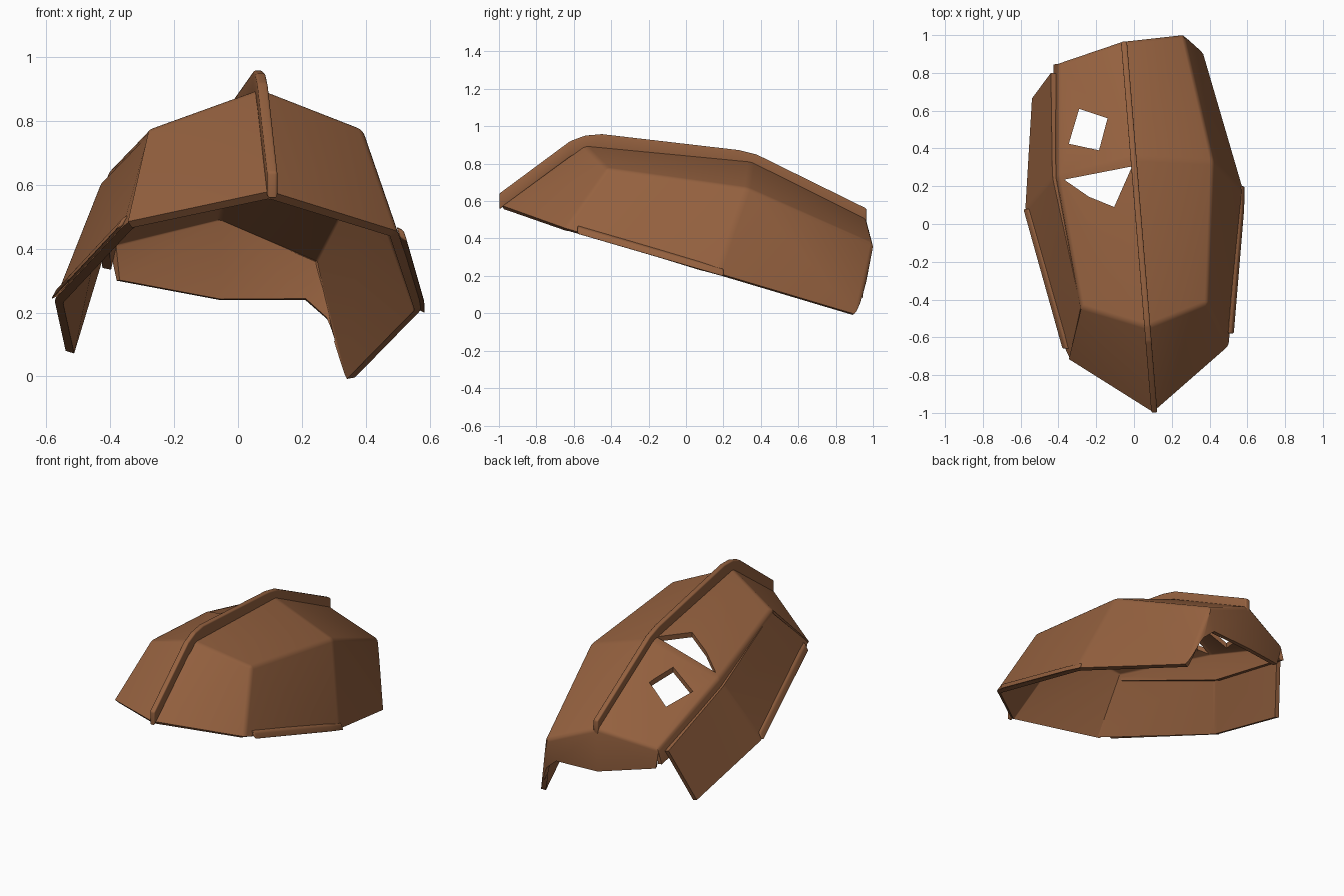
import bpy, bmesh, math
from mathutils import Vector

if "Cube" in bpy.data.objects:
    bpy.data.objects.remove(bpy.data.objects["Cube"])

brown = bpy.data.materials.new("leather_brown")
brown.diffuse_color = (0.30, 0.12, 0.05, 1)
brown.use_nodes = True
brown.node_tree.nodes["Principled BSDF"].inputs["Base Color"].default_value = brown.diffuse_color


def make(name, verts, faces, outward=None):
    bm = bmesh.new()
    vs = [bm.verts.new(v) for v in verts]
    for f in faces:
        bm.faces.new([vs[i] for i in f])
    bmesh.ops.recalc_face_normals(bm, faces=bm.faces)
    bm.normal_update()
    bm.faces.ensure_lookup_table()
    # open shells: make sure the first face looks outward
    if outward and bm.faces[0].normal.dot(Vector(outward)) < 0:
        bmesh.ops.reverse_faces(bm, faces=bm.faces)
    me = bpy.data.meshes.new(name)
    bm.to_mesh(me)
    bm.free()
    ob = bpy.data.objects.new(name, me)
    bpy.context.collection.objects.link(ob)
    me.materials.append(brown)
    return ob


def finish(ob, bevel=0.0, thick=0.0, cutters=()):
    if bevel:
        m = ob.modifiers.new("bevel", 'BEVEL')
        m.width, m.segments = bevel, 3
        m.limit_method, m.angle_limit = 'ANGLE', math.radians(14)
    if thick:
        m = ob.modifiers.new("shell", 'SOLIDIFY')
        m.thickness, m.offset = thick, -1
    for c in cutters:
        m = ob.modifiers.new("hole", 'BOOLEAN')
        m.operation, m.object, m.solver = 'DIFFERENCE', c, 'EXACT'
    bpy.ops.object.select_all(action='DESELECT')
    ob.select_set(True)
    bpy.context.view_layer.objects.active = ob
    bpy.ops.object.convert(target='MESH')
    bpy.ops.object.shade_smooth_by_angle(angle=math.radians(32))


def sweep(name, path, a, b, bevel=0.008):
    """Bar of rectangular section, half sizes given by vectors a and b."""
    a, b = Vector(a), Vector(b)
    verts, faces = [], []
    for p in path:
        p = Vector(p)
        verts += [p - a - b, p + a - b, p + a + b, p - a + b]
    for i in range(len(path) - 1):
        for k in range(4):
            j = (k + 1) % 4
            faces.append((4 * i + k, 4 * i + j, 4 * i + 4 + j, 4 * i + 4 + k))
    n = len(verts)
    faces += [(0, 1, 2, 3), (n - 4, n - 3, n - 2, n - 1)]
    finish(make(name, verts, faces), bevel)


def prism(name, pts, z0, z1):
    n = len(pts)
    verts = [(x, y, z) for z in (z0, z1) for x, y in pts]
    faces = [tuple(range(n)), tuple(range(n, 2 * n))]
    faces += [(i, (i + 1) % n, n + (i + 1) % n, n + i) for i in range(n)]
    ob = make(name, verts, faces)
    ob.hide_render = True
    return ob


# Holes torn through the left roof
holes = [
    prism("cutter_back_hole", [(-.29, .61), (-.14, .56), (-.185, .39), (-.345, .425)], .42, 1.2),
    prism("cutter_front_hole", [(-.37, .235), (-.01, .305), (-.105, .09), (-.24, .145)], .42, 1.2),
]

# Main shell: ridge, right shoulder and wall, left roof, turned-down back,
# and a flange (G) dropping from the left roof edge behind the side plate
P = {
    'A': (.10, -.995, .58), 'B': (.07, -.545, .90), 'C': (-.005, .35, .815), 'D': (-.06, .965, .51),
    'S1': (.39, -.42, .775), 'S2': (.42, .33, .67), 'S3': (.265, 1.003, .37),
    'R1': (.50, -.645, .455), 'R2': (.58, .17, .215), 'R3': (.362, .915, -.008),
    'L1': (-.28, -.44, .775), 'L2': (-.405, .25, .645), 'L3': (-.40, .85, .43),
    'F': (-.345, -.715, .485),
    'K': (-.06, .955, .24), 'KR': (.21, .975, .24), 'Q': (.29, .965, .17), 'KL': (-.38, .84, .30),
    'G1': (-.29, -.43, .71), 'G2': (-.435, .25, .47), 'G3': (-.425, .845, .34),
}
keys = list(P)
shell_faces = ["B C S2 S1", "A B S1 R1", "C D S3 S2", "S1 S2 R2 R1", "S2 S3 R3 R2",
               "D S3 KR K", "S3 R3 Q", "S3 Q KR", "A F L1 B", "B L1 L2 C", "C L2 L3 D",
               "D L3 KL K", "L1 G1 G2 L2", "L2 G2 G3 L3"]
shell = make("main_shell", list(P.values()),
             [[keys.index(k) for k in f.split()] for f in shell_faces], (0, 0, 1))
finish(shell, .022, .028, holes)
for c in holes:
    bpy.data.objects.remove(c)

# Left side plate outside the flange, bulging outward
plate = make("left_side_plate",
             [(-.34, -.71, .485), (-.282, -.44, .755), (-.432, .25, .60), (-.44, .80, .41),
              (-.36, -.67, .47), (-.575, .08, .24), (-.54, .665, .08)],
             [(1, 2, 4), (2, 5, 4), (0, 1, 4), (2, 3, 6, 5)], (-1, 0, 0))
finish(plate, .02, .028)

# Raised fin along the ridge
top = [(-.998, .64), (-.62, .92), (-.54, .95), (-.45, .958), (.28, .873), (.38, .848), (.965, .56)]
sweep("ridge_fin", [(.108 - .082 * (y + 1), y, z - .042) for y, z in top],
      (.016, 0, 0), (0, 0, .042))

# Raised strips along both lower rims
sweep("right_rim_strip", [(.513, -.58, .447), (.568, .08, .255), (.57, .2, .22)],
      (.011, 0, -.006), (-.006, 0, .018), .006)
sweep("left_rim_strip", [(-.36, -.66, .485), (-.567, .08, .263)],
      (-.011, 0, -.006), (.010, 0, .018), .006)
